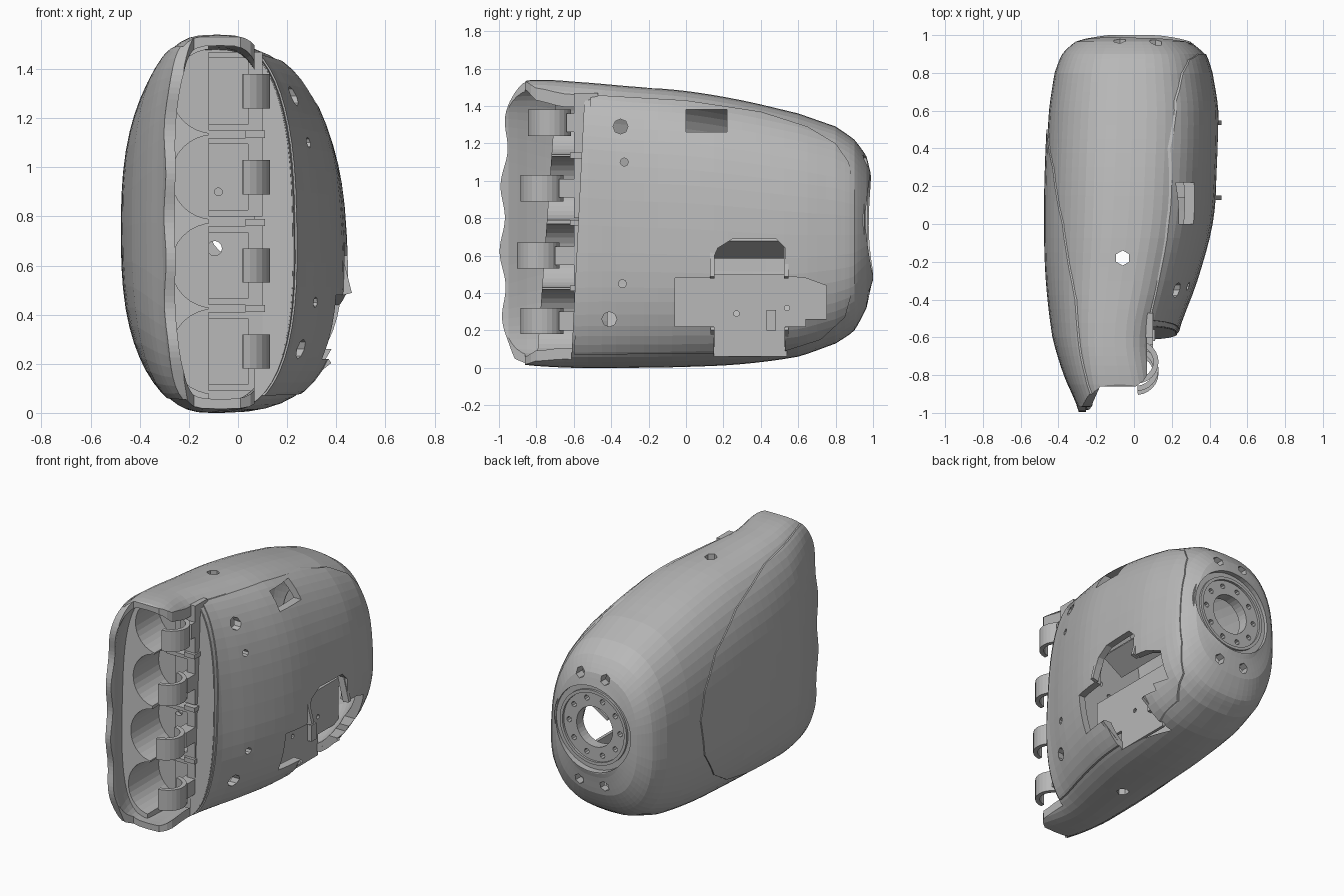
import bpy, bmesh
from math import sin, cos, pi, radians
from mathutils import Matrix, Vector

cube = bpy.data.objects.get("Cube")
if cube:
    bpy.data.objects.remove(cube)

grey = bpy.data.materials.new("plain grey")
grey.use_nodes = True
grey.diffuse_color = (0.48, 0.48, 0.48, 1)
grey.node_tree.nodes["Principled BSDF"].inputs["Base Color"].default_value = (0.48, 0.48, 0.48, 1)


def finish(bm, name):
    bmesh.ops.recalc_face_normals(bm, faces=bm.faces)
    me = bpy.data.meshes.new(name)
    bm.to_mesh(me)
    bm.free()
    me.materials.append(grey)
    ob = bpy.data.objects.new(name, me)
    bpy.context.scene.collection.objects.link(ob)
    return ob


def combine(ob, other, op="DIFFERENCE"):
    mod = ob.modifiers.new("cut", "BOOLEAN")
    mod.object, mod.operation, mod.solver = other, op, "EXACT"
    bpy.context.view_layer.update()
    me = bpy.data.meshes.new_from_object(ob.evaluated_get(bpy.context.evaluated_depsgraph_get()))
    ob.modifiers.clear()
    ob.data = me
    bpy.data.objects.remove(other)
    return ob


def prism(name, pts, lo, hi, axis="x"):
    """Extrude a (y, z) outline along x, or an (x, y) outline along z."""
    bm = bmesh.new()
    place = (lambda a, b, c: (c, a, b)) if axis == "x" else (lambda a, b, c: (a, b, c))
    face = bm.faces.new([bm.verts.new(place(a, b, lo)) for a, b in pts])
    ext = bmesh.ops.extrude_face_region(bm, geom=[face])
    move = Vector(place(0, 0, hi - lo))
    bmesh.ops.translate(bm, vec=move, verts=[v for v in ext["geom"] if isinstance(v, bmesh.types.BMVert)])
    return finish(bm, name)


def box(name, x, y, z, tilt=0):
    bm = bmesh.new()
    size = Matrix.Diagonal((x[1] - x[0], y[1] - y[0], z[1] - z[0], 1))
    mid = Matrix.Translation((sum(x) / 2, sum(y) / 2, sum(z) / 2))
    bmesh.ops.create_cube(bm, size=1, matrix=mid @ Matrix.Rotation(radians(tilt), 4, "Y") @ size)
    return finish(bm, name)


def cylinder(name, centre, r, depth, axis, sides=32):
    turn = {"x": Matrix.Rotation(pi / 2, 4, "Y"), "y": Matrix.Rotation(pi / 2, 4, "X"), "z": Matrix()}[axis]
    bm = bmesh.new()
    bmesh.ops.create_cone(bm, cap_ends=True, segments=sides, radius1=r, radius2=r, depth=depth,
                          matrix=Matrix.Translation(centre) @ turn)
    return finish(bm, name)


# Body sections along the length: y, left x, right x, bottom z, top z, squareness
SECTIONS = [(-1.0, -.285, .19, .03, 1.52, 4), (-.8, -.365, .2, .01, 1.54, 3.2),
            (-.6, -.425, .22, 0, 1.53, 2.7), (-.3, -.46, .325, 0, 1.505, 2.6), (0, -.47, .405, .005, 1.48, 2.6),
            (.3, -.465, .43, .02, 1.43, 2.6), (.6, -.45, .435, .06, 1.36, 2.6), (.8, -.42, .405, .13, 1.29, 2.6),
            (.9, -.38, .37, .2, 1.22, 2.6), (.965, -.31, .295, .32, 1.13, 2.5), (1.0, -.2, .2, .47, 1.0, 2.4)]


def loft(name, grow=0.0, inner=False):
    """Closed rounded body; grow moves the surface outward."""
    rows, steps = [], 4
    for i in range(len(SECTIONS) - 1):
        p = [SECTIONS[max(0, min(len(SECTIONS) - 1, i + k))] for k in (-1, 0, 1, 2)]
        for s in range(steps):
            t = s / steps
            rows.append([b + .5 * t * (c - a + t * (2 * a - 5 * b + 4 * c - d + t * (3 * (b - c) + d - a)))
                         if j else b + t * (c - b) for j, (a, b, c, d) in enumerate(zip(*p))])
    rows.append(list(SECTIONS[-1]))
    bm, rings, n = bmesh.new(), [], 56
    for k, (y, xl, xr, z0, z1, power) in enumerate(rows):
        if inner:
            y = -1.1 if k == 0 else (y * .955 if y > 0 else y)
        cx, cz, h = (xl + xr) / 2, (z0 + z1) / 2, (z1 - z0) / 2
        w = (xr - xl) / 2
        ring = []
        for j in range(n):
            c, s = cos(2 * pi * j / n), sin(2 * pi * j / n)
            px = abs(c) ** (2 / power) * (1 if c > 0 else -1)
            pz = abs(s) ** (2 / power) * (1 if s > 0 else -1)
            lean = 1 - .08 * pz if c > 0 else 1
            ring.append(bm.verts.new((cx + px * (w + grow) * lean, y, cz + pz * (h + grow))))
        rings.append(ring)
    for a, b in zip(rings, rings[1:]):
        for j in range(n):
            bm.faces.new((a[j], a[(j + 1) % n], b[(j + 1) % n], b[j]))
    bm.faces.new(rings[0])
    bm.faces.new(rings[-1])
    return finish(bm, name)


def front_edge(z):
    bow = (z - .7) / .65
    return -.983 - .014 * cos(2 * pi * (z - .62) / .36) + .03 * bow ** 2 + .06 * abs((z - .77) / .76) ** 16


def trim_front(ob):
    """Scalloped long side, straight middle, short slanted palm side."""
    zs = [-.05 + 1.65 * i / 66 for i in range(67)]
    combine(ob, prism("c", [(-1.4, -.05)] + [(front_edge(z), z) for z in zs] + [(-1.4, 1.6)], -.8, .8))
    combine(ob, prism("c", [(-.22, -1.3), (-.22, -.95), (-.18, -.86), (.01, -.86), (.05, -.83),
                            (.07, -.8), (.07, -1.3)], -.2, 1.8, "z"))
    combine(ob, prism("c", [(-1.3, -.1), (-.62, -.1), (-.53, 1.6), (-1.3, 1.6)], .068, .8))


def drill_palm(ob):
    for y, z, r in ((-.35, 1.29, .04), (-.33, 1.1, .022), (-.34, .45, .022), (-.41, .26, .04)):
        combine(ob, cylinder("c", (.4, y, z), r, .6, "x", 8))
    combine(ob, box("c", (.1, .6), (0, .22), (1.26, 1.38)))
    combine(ob, prism("c", [(.15, .06), (.53, .06), (.53, .22), (.64, .22), (.64, .26), (.75, .26),
                            (.75, .44), (.64, .48), (.53, .49), (.53, .64), (.48, .69), (.25, .69),
                            (.17, .64), (.13, .55), (.13, .48), (-.06, .48), (-.06, .22), (.15, .22)], .1, .7))


# Hollow shell
shell = loft("palm_shell")
combine(shell, loft("c", -.04, True))
trim_front(shell)
drill_palm(shell)
for z in (0, 1.5):
    combine(shell, cylinder("c", (-.06, -.18, z), .04, .3, "z", 6))
WX, WZ = .015, .76
combine(shell, cylinder("c", (WX, 1, WZ), .285, .4, "y", 48))
for x in (-.075, .115):
    for z in (WZ - .37, WZ + .345):
        combine(shell, cylinder("c", (x, 1, z), .035, .4, "y", 6))


# Slightly raised covers on both broad sides
def cover(name, outline, lo, hi):
    ob = loft(name, .007)
    combine(ob, loft("c", -.015, True))
    combine(ob, prism("c", outline, lo, hi), "INTERSECT")
    trim_front(ob)
    return ob


cover("back_cover", [(-1.2, 1.5), (-.8, 1.49), (-.4, 1.43), (0, 1.3), (.3, 1.12), (.45, .93), (.5, .75),
                     (.45, .5), (.3, .3), (.1, .18), (-.2, .1), (-.6, .06), (-1.2, .05)], -.8, -.1)
palm = cover("palm_cover", [(-.6, .07), (-.51, 1.46), (0, 1.43), (.4, 1.37), (.65, 1.29), (.8, 1.2),
                            (.87, 1.1), (.9, .95), (.9, .45), (.85, .27), (.72, .15), (.5, .08)], .06, .8)
drill_palm(palm)

# Wide rim around the front opening
rim = loft("front_rim", -.004)
combine(rim, prism("c", [(-.62, -.1), (-.55, -.1), (-.46, 1.7), (-.53, 1.7)], .068, .8), "INTERSECT")
combine(rim, box("c", (-.3, .11), (-.9, -.2), (.07, 1.46)))

# Inner wall, and a liner bored with rounded finger channels
FINGERS = ((.25, -.77), (.6, -.79), (.96, -.77), (1.31, -.73))
wall = loft("inner_wall", -.03)
combine(wall, box("c", (-.8, .8), (-.46, -.42), (-.1, 1.7)), "INTERSECT")
liner = loft("channel_liner", -.035)
combine(liner, prism("c", [(-.8, 0), (-.45, 0), (-.45, 1.54), (-.69, 1.54)], -.6, -.12), "INTERSECT")
for z, y in FINGERS:
    combine(liner, cylinder("c", (-.1, -.73, z), .172, .54, "y", 32))

# Finger trays, dividers and curved hinge clips
parts = [wall]
for i, (z, y) in enumerate(FINGERS, 1):
    tray = box(f"finger_tray_{i}", (-.12, .1), (-.6, -.47), (z - .16, z + .16))
    combine(tray, box("c", (-.2, .04), (-.7, -.5), (z - .135, z + .135)))
    parts.append(tray)
    if i < len(FINGERS):
        box(f"divider_{i}", (.03, .11), (-.62, -.46), (z + .16, z + .19))
    arc = [radians(-85 + 170 * k / 12) for k in range(13)]
    pts = [(.01 + .12 * cos(a), y + .115 * sin(a)) for a in arc]
    pts += [(.01 + .092 * cos(a), y + .087 * sin(a)) for a in reversed(arc)]
    prism(f"hinge_clip_{i}", pts, z - .07, z + .07, "z")
    box(f"hinge_arm_{i}", (.02, .1), (y + .09, -.48), (z - .05, z + .05))

# Cord holes through the inner wall and trays
for x, z, r in ((-.08, .9, .016), (-.15, .83, .018), (-.15, .65, .018), (-.095, .67, .03)):
    for part in parts:
        combine(part, cylinder("c", (x, -.47, z), r, .2, "y", 12))

# Wrist flange with bolt circle
flange = cylinder("wrist_flange", (WX, .92, WZ), .3, .07, "y", 48)
combine(flange, cylinder("c", (WX, .92, WZ), .135, .3, "y", 32))
for k in range(10):
    a = 2 * pi * k / 10
    combine(flange, cylinder("c", (WX + .19 * cos(a), .92, WZ + .19 * sin(a)), .018, .3, "y", 8))
lip = cylinder("wrist_lip", (WX, .955, WZ), .25, .03, "y", 48)
combine(lip, cylinder("c", (WX, .955, WZ), .23, .2, "y", 48))

# Thumb mount: recessed plates behind the stepped opening, sloped roof, hole tabs and flaps
plate = box("thumb_plate", (.2, .22), (-.1, .76), (.2, .5))
for y, z in ((.27, .29), (.54, .32)):
    combine(plate, cylinder("c", (.2, y, z), .015, .3, "x", 10))
box("plate_rib", (.21, .25), (.43, .48), (.2, .31))
box("lower_plate", (.2, .22), (.14, .54), (.06, .2))
box("thumb_roof", (.28, .30), (.14, .53), (.55, .73), 58)
for name, y in (("front", .14), ("rear", .535)):
    box(name + "_tab", (.395, .44), (y - .012, y + .012), (.48, .68), -14)
    box(name + "_flap", (.305, .325), (y - .008, y + .012), (.09, .24), 52)
